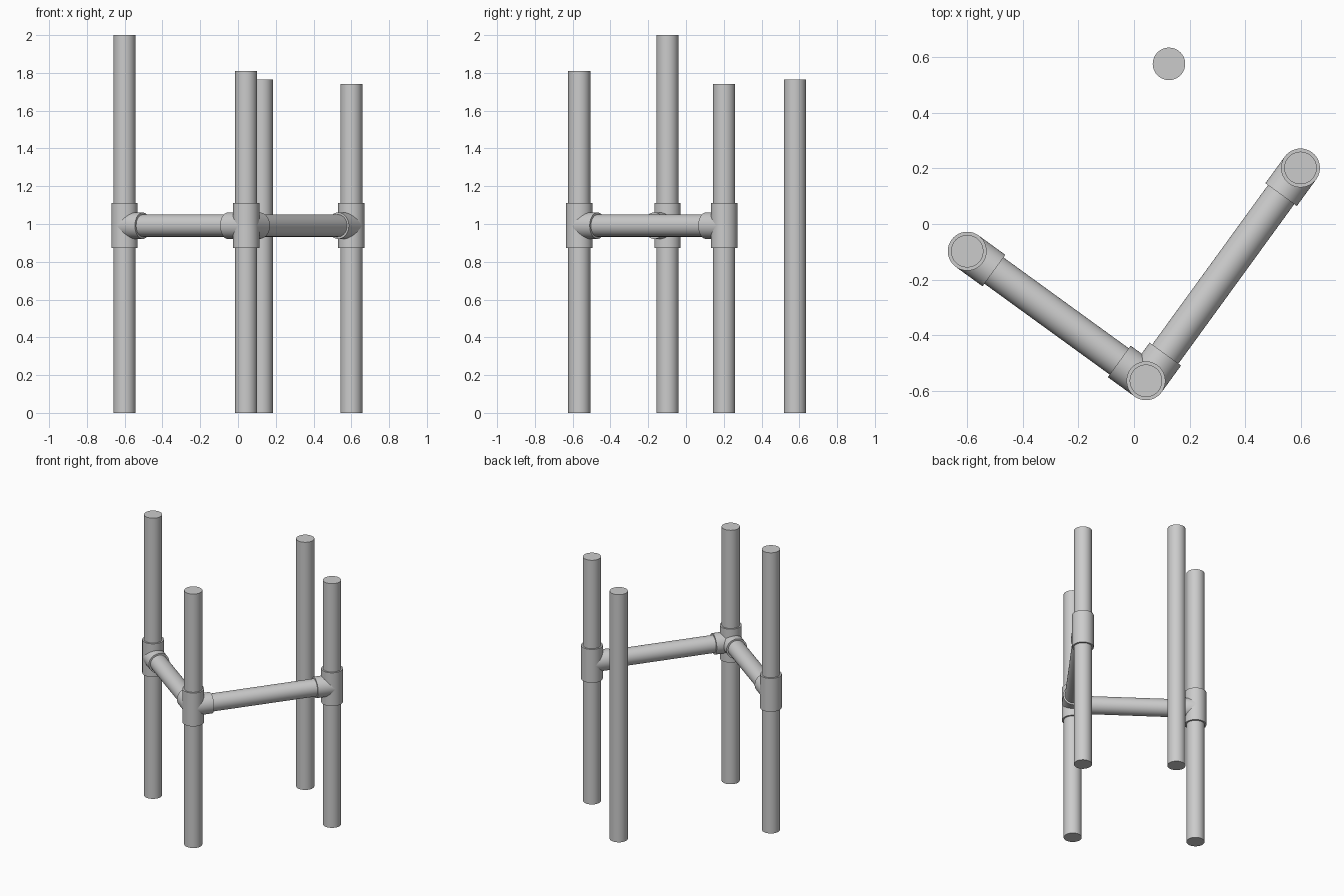
import bpy
import math
from mathutils import Vector

if "Cube" in bpy.data.objects:
    bpy.data.objects.remove(bpy.data.objects["Cube"])

R_PIPE, R_FIT = 0.0585, 0.070   # pipe and fitting radii
Z_RAIL, ARM = 0.991, 0.119      # rail height, fitting arm length


def rod(name, a, b, r):
    """Smooth capped cylinder from point a to point b."""
    a, b = Vector(a), Vector(b)
    d = b - a
    bpy.ops.mesh.primitive_cylinder_add(vertices=64, radius=r, depth=d.length, location=(a + b) / 2)
    ob = bpy.context.object
    ob.name = name
    ob.rotation_euler = d.to_track_quat('Z', 'Y').to_euler()
    bpy.ops.object.shade_smooth_by_angle(angle=math.radians(30))
    return ob


# Upright posts: x, y, top height
posts = {
    "left": (-0.601, -0.098, 2.0),
    "front": (0.043, -0.565, 1.81),
    "right": (0.600, 0.202, 1.74),
    "back": (0.126, 0.577, 1.765),
}
for name, (x, y, top) in posts.items():
    rod(name + "_post", (x, y, 0), (x, y, top), R_PIPE)

# Vertical sleeves of the fittings (the back post stands free)
for name in ("left", "front", "right"):
    x, y, _ = posts[name]
    rod(name + "_fitting_sleeve", (x, y, Z_RAIL - ARM), (x, y, Z_RAIL + ARM), R_FIT)

# Horizontal rails with a fitting arm at each end
for start, end in (("left", "front"), ("front", "right")):
    a = Vector((*posts[start][:2], Z_RAIL))
    b = Vector((*posts[end][:2], Z_RAIL))
    d = (b - a).normalized()
    rod(f"{start}_{end}_rail", a, b, R_PIPE)
    rod(f"{start}_fitting_arm_to_{end}", a, a + d * ARM, R_FIT)
    rod(f"{end}_fitting_arm_to_{start}", b, b - d * ARM, R_FIT)
